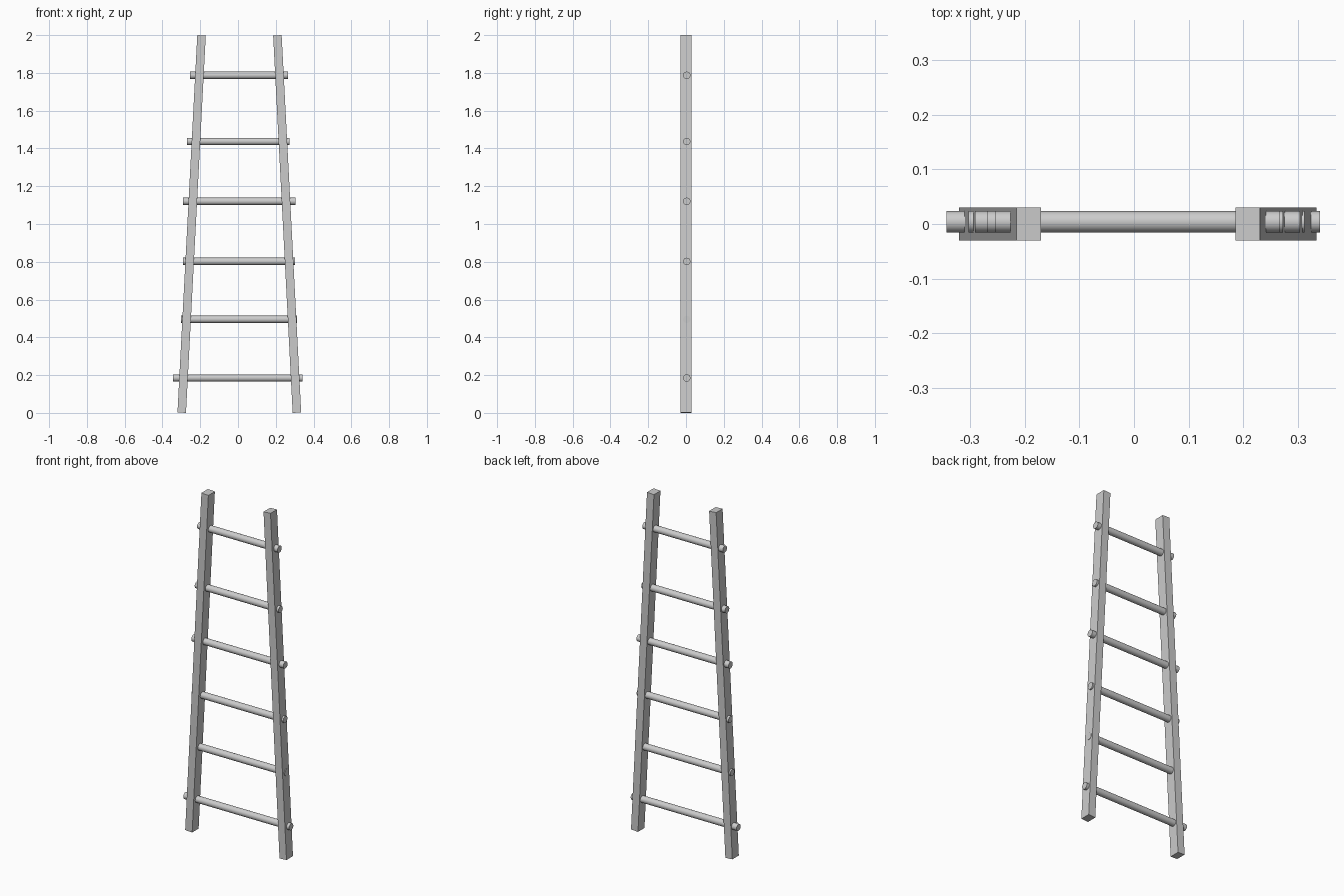
import bpy
from math import atan2, pi, radians, cos, sin

if "Cube" in bpy.data.objects:
    bpy.data.objects.remove(bpy.data.objects["Cube"])

RAIL_W, RAIL_D = 0.045, 0.06
RUNG_R, RUNG_Y = 0.0195, 0.004


def make_rail(name, x_bottom, x_top):
    # Square timber leaning inward, with ends cut square to its own axis
    lean = atan2(x_top - x_bottom, 2.0)
    length = (2.0 - RAIL_W * abs(sin(lean))) / cos(lean)
    bpy.ops.mesh.primitive_cube_add(
        size=1, location=((x_bottom + x_top) / 2, 0, 1), rotation=(0, lean, 0))
    rail = bpy.context.object
    rail.name = name
    rail.scale = (RAIL_W, RAIL_D, length)
    bpy.ops.object.transform_apply(location=False, rotation=True, scale=True)


def make_rung(name, z, x_left, x_right):
    # Round bar pushed through both rails
    bpy.ops.mesh.primitive_cylinder_add(
        vertices=32, radius=RUNG_R, depth=x_right - x_left,
        location=((x_left + x_right) / 2, RUNG_Y, z), rotation=(0, pi / 2, 0))
    bpy.context.object.name = name
    bpy.ops.object.shade_smooth_by_angle(angle=radians(30))


# Side rails
make_rail("left_rail", -0.298, -0.193)
make_rail("right_rail", 0.312, 0.2085)

# Rungs, unevenly cut and spaced: height, left end, right end
rungs = [
    (0.185, -0.343, 0.341),
    (0.495, -0.303, 0.312),
    (0.802, -0.291, 0.303),
    (1.120, -0.291, 0.304),
    (1.437, -0.269, 0.273),
    (1.787, -0.254, 0.266),
]
for i, (z, x_left, x_right) in enumerate(rungs, 1):
    make_rung(f"rung_{i}", z, x_left, x_right)
